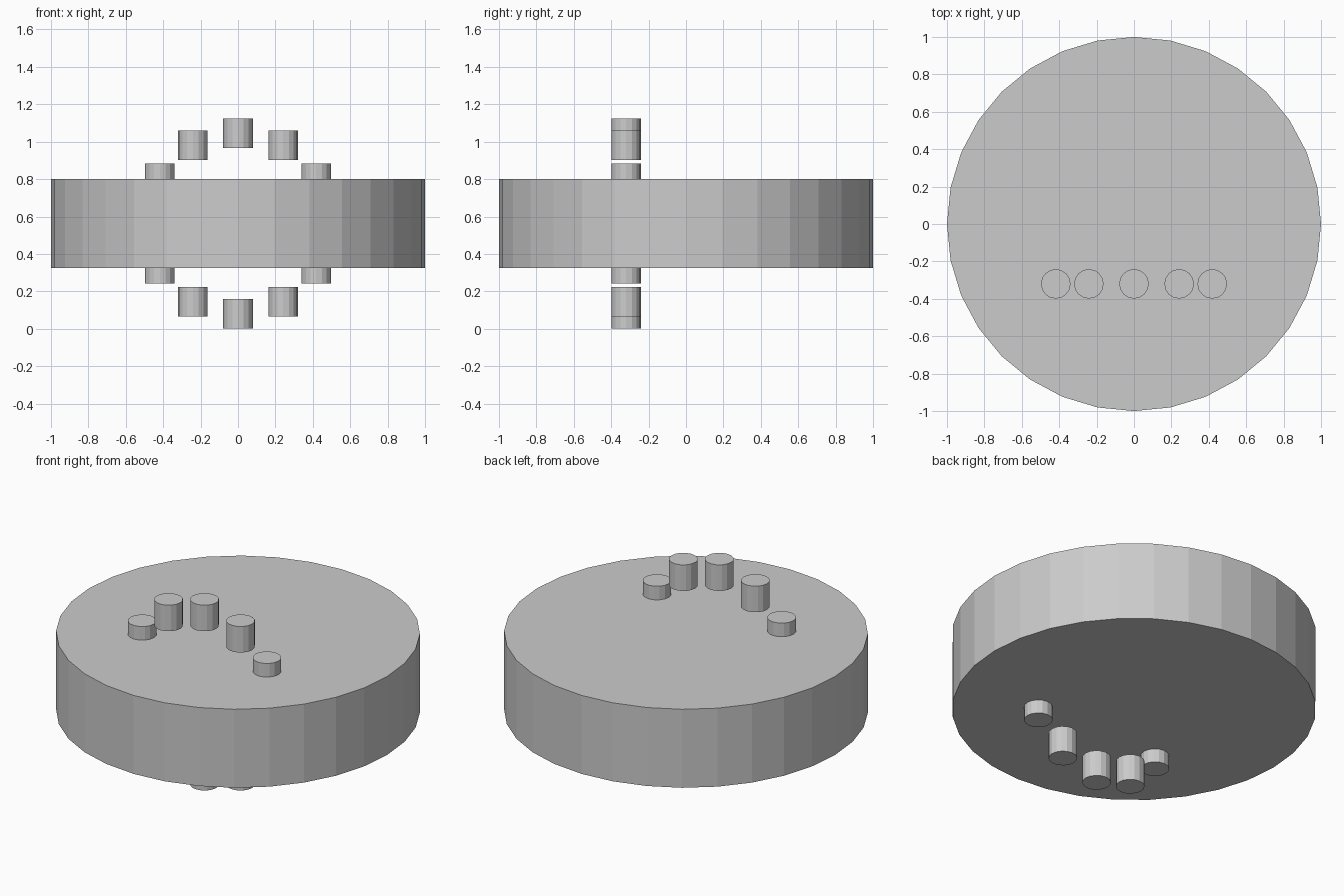
import bpy
from math import sin, cos, radians

if "Cube" in bpy.data.objects:
    bpy.data.objects.remove(bpy.data.objects["Cube"])

MID_Z = 0.562      # height of the disc centre
RING_R = 0.483     # radius of the upright ring of pegs
PEG_R, PEG_H = 0.079, 0.158


def cylinder(name, radius, height, location, sides):
    bpy.ops.mesh.primitive_cylinder_add(
        vertices=sides, radius=radius, depth=height, location=location)
    obj = bpy.context.object
    obj.name = name
    return obj


# Main flat drum
cylinder("disc_body", 1.0, 0.476, (0, 0, MID_Z), 32)

# Twelve upright pegs around a vertical circle, like hour marks
for i in range(12):
    a = radians(30 * i)
    cylinder(f"hour_peg_{i + 1}", PEG_R, PEG_H,
             (RING_R * sin(a), -0.32, MID_Z + RING_R * cos(a)), 16)
